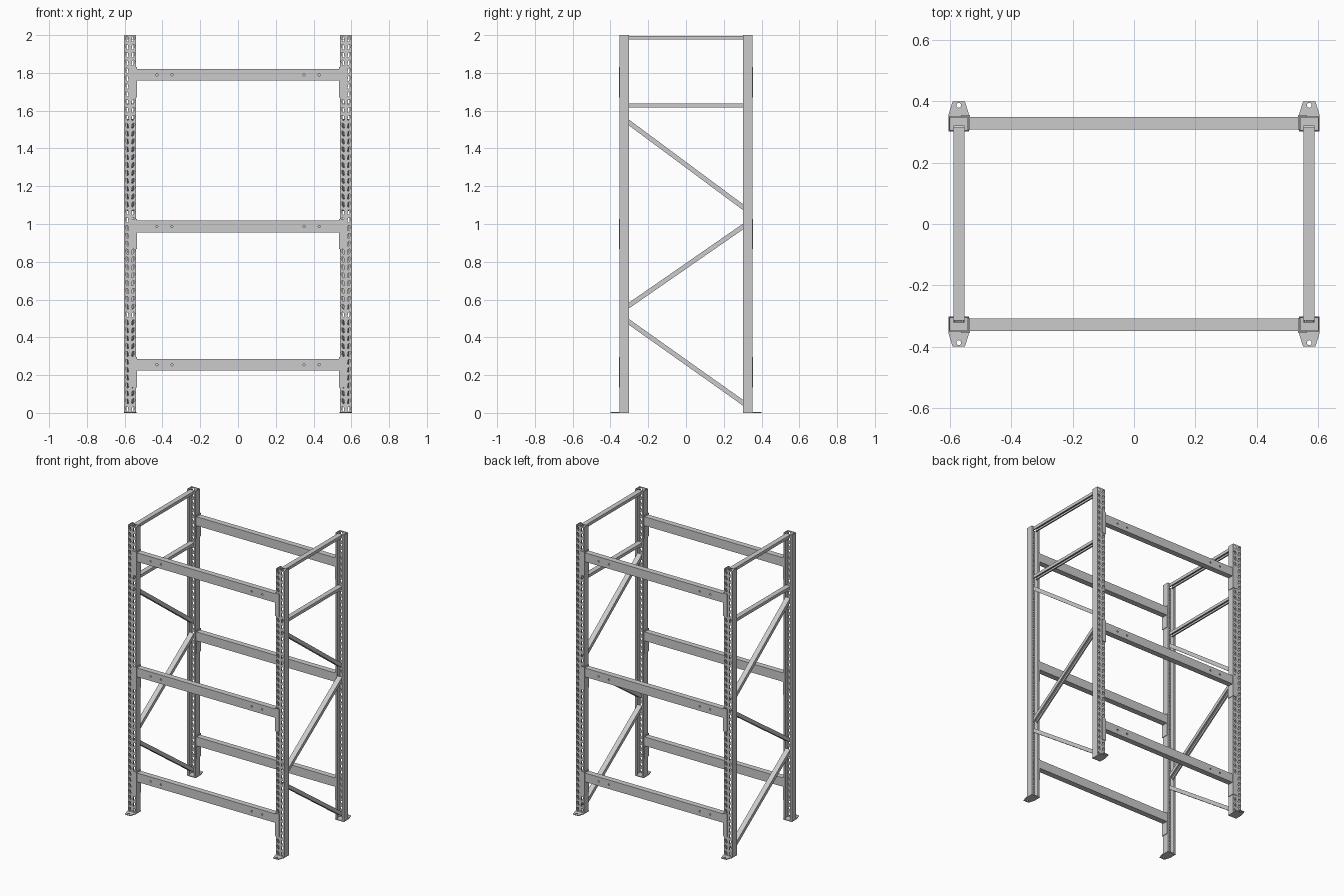
import bpy, bmesh
from math import sin, cos, radians, pi
from mathutils import Matrix, Vector

if "Cube" in bpy.data.objects:
    bpy.data.objects.remove(bpy.data.objects["Cube"])

CX, HW, T = 0.5715, 0.0325, 0.004      # upright centre, half width, sheet thickness
UPRIGHT = Matrix.Rotation(pi / 2, 4, 'X')                       # drawn in XZ
ALONG_X = Matrix(((0, 0, 1, 0), (1, 0, 0, 0), (0, 1, 0, 0), (0, 0, 0, 1)))  # drawn in YZ


def prism(name, loops, length, matrix, mirror=(False, False)):
    """Extrude closed outlines (inner loops become holes), then mirror about the origin."""
    cu = bpy.data.curves.new(name, 'CURVE')
    cu.dimensions, cu.fill_mode, cu.extrude = '2D', 'BOTH', length / 2
    for pts in loops:
        sp = cu.splines.new('POLY')
        sp.points.add(len(pts) - 1)
        for p, (x, y) in zip(sp.points, pts):
            p.co = (x, y, 0, 1)
        sp.use_cyclic_u = True
    tmp = bpy.data.objects.new(name + "_outline", cu)
    bpy.context.collection.objects.link(tmp)
    dg = bpy.context.evaluated_depsgraph_get()
    me = bpy.data.meshes.new_from_object(tmp.evaluated_get(dg))
    bpy.data.objects.remove(tmp)
    bm = bmesh.new()
    bm.from_mesh(me)
    bmesh.ops.remove_doubles(bm, verts=bm.verts, dist=1e-5)
    bm.transform(matrix)
    bmesh.ops.recalc_face_normals(bm, faces=bm.faces)
    bm.to_mesh(me)
    bm.free()
    me.shade_flat()
    ob = bpy.data.objects.new(name, me)
    bpy.context.collection.objects.link(ob)
    if any(mirror):
        m = ob.modifiers.new("Mirror", 'MIRROR')
        m.use_axis[0], m.use_axis[1] = mirror
        m.use_mirror_merge = False
    return ob


def rect(x0, x1, y0, y1):
    return [(x0, y0), (x1, y0), (x1, y1), (x0, y1)]


def circle(x, y, r, n=12):
    return [(x + r * cos(2 * pi * i / n), y + r * sin(2 * pi * i / n)) for i in range(n)]


def teardrop(x, y, tilt):
    """Keyhole slot: round at the top, narrow at the bottom."""
    pts = [(0.0075 * cos(radians(a)), 0.006 + 0.0075 * sin(radians(a))) for a in range(-20, 201, 44)]
    pts += [(-0.003, -0.014), (0.003, -0.014)]
    c, s = cos(tilt), sin(tilt)
    return [(x + c * u - s * v, y + s * u + c * v) for u, v in pts]


# Upright: perforated outer face
PITCH = 2 / 48
slots = [teardrop(CX + side * 0.016, (i + 0.5) * PITCH, -side * radians(20))
         for i in range(48) for side in (-1, 1)]
prism("upright_face", [rect(CX - HW, CX + HW, 0, 2)] + slots, T,
      Matrix.Translation((0, -0.35, 0)) @ UPRIGHT, (True, True))

# Upright: side walls with inward lips
walls = []
for s in (-1, 1):
    o, i, lip = CX + s * HW, CX + s * (HW - T), CX + s * (HW - 0.014)
    walls.append([(o, -0.348), (o, -0.303), (lip, -0.303), (lip, -0.307), (i, -0.307), (i, -0.348)])
prism("upright_side_walls", walls, 2, Matrix.Translation((0, 0, 1)), (True, True))

# Foot plates with anchor hole
foot = [(CX - 0.033, -0.302), (CX + 0.033, -0.302), (CX + 0.033, -0.358),
        (CX + 0.020, -0.400), (CX - 0.020, -0.400), (CX - 0.033, -0.358)]
prism("foot_plate", [foot, circle(CX, -0.387, 0.008)], 0.006,
      Matrix.Translation((0, 0, 0.003)), (True, True))

# Shelf beams with end connectors
for name, z in (("lower", 0.255), ("middle", 0.987), ("upper", 1.79)):
    holes = [circle(x, z, 0.006) for x in (-0.43, -0.35, 0.35, 0.43)]
    prism(name + "_beam_face", [rect(-0.536, 0.536, z - 0.031, z + 0.031)] + holes, T,
          Matrix.Translation((0, -0.347, 0)) @ UPRIGHT, (False, True))
    a, b, h, k = -0.345, -0.309, 0.031, 0.027
    chan = [(a, z - h), (b, z - h), (b, z + h), (a, z + h),
            (a, z + k), (b - T, z + k), (b - T, z - k), (a, z - k)]
    prism(name + "_beam_channel", [chan], 1.072, ALONG_X, (False, True))
    x = CX - HW
    angle = [(x - T, -0.356), (x + 0.026, -0.356), (x + 0.026, -0.352),
             (x, -0.352), (x, -0.306), (x - T, -0.306)]
    prism(name + "_beam_connector", [angle], 0.16,
          Matrix.Translation((0, 0, z - 0.04)), (True, True))


# Side frame braces: lipped channels
def brace(name, y0, z0, y1, z1, t):
    a, b = Vector((0.571, y0, z0)), Vector((0.571, y1, z1))
    d = (b - a).normalized()
    ax = Vector((1, 0, 0))
    rot = Matrix((ax, d.cross(ax), d)).transposed().to_4x4()
    w, h, s, l = 0.0175, t / 2, 0.003, 0.009
    sec = [(-w, -h), (w, -h), (w, h), (l, h), (l, h - s), (w - s, h - s), (w - s, s - h),
           (s - w, s - h), (s - w, h - s), (-l, h - s), (-l, h), (-w, h)]
    prism(name, [sec], (b - a).length, Matrix.Translation((a + b) / 2) @ rot, (True, False))


E = 0.314
brace("top_cross_bar", -E, 1.986, E, 1.986, 0.021)
brace("upper_cross_bar", -E, 1.627, E, 1.627, 0.021)
brace("upper_diagonal_brace", -E, 1.546, E, 1.08, 0.025)
brace("middle_diagonal_brace", -E, 0.56, E, 0.995, 0.025)
brace("lower_diagonal_brace", -E, 0.49, E, 0.045, 0.025)
